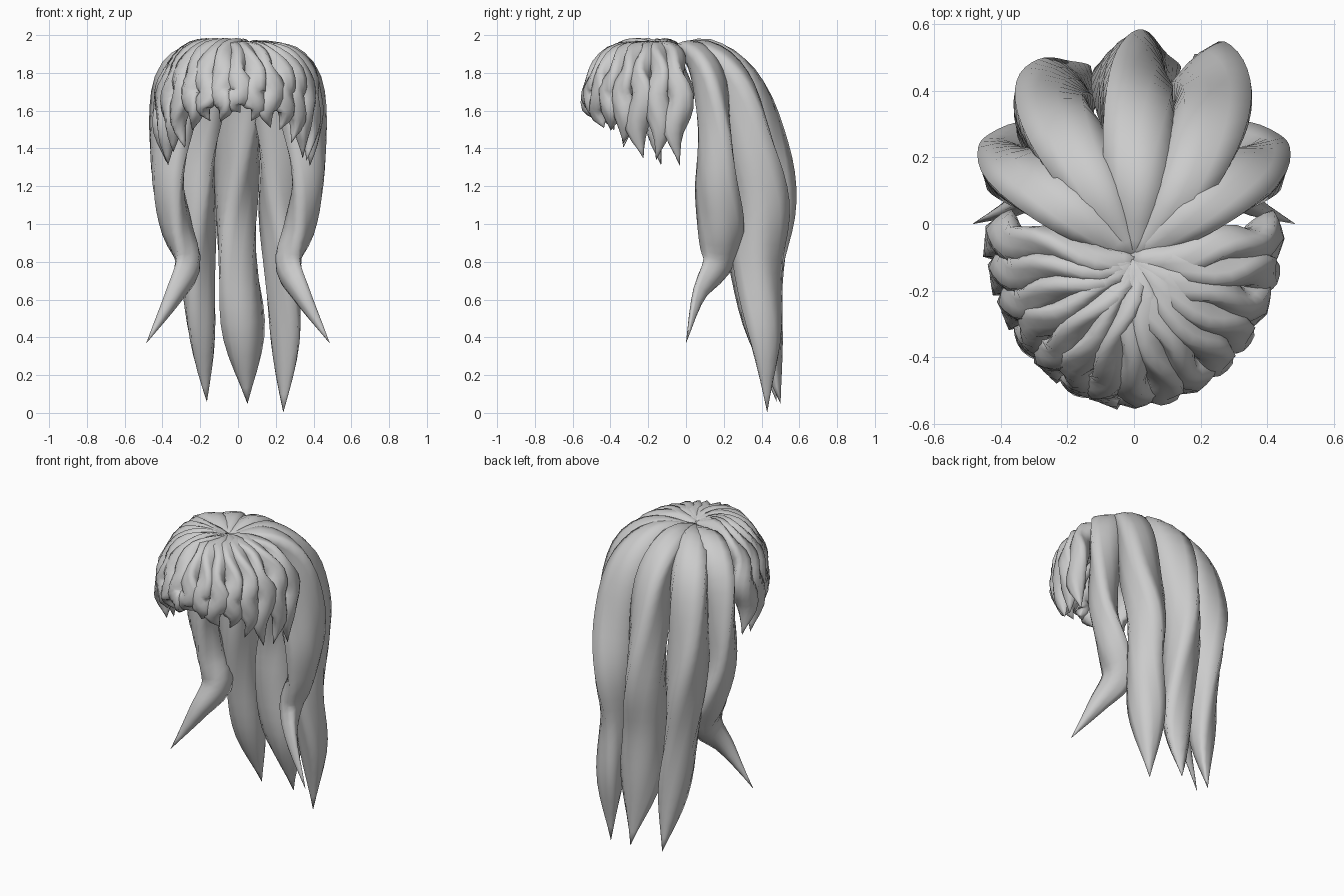
import bpy, bmesh, math, random
from mathutils import Vector, Matrix

if "Cube" in bpy.data.objects:
    bpy.data.objects.remove(bpy.data.objects["Cube"])

random.seed(4)
HEAD = Vector((0, -0.02, 0))


def spline(vals, t):
    # Catmull-Rom interpolation through points, t in 0..1
    n = len(vals) - 1
    i = min(int(t * n), n - 1)
    u = t * n - i
    p1, p2 = vals[i], vals[i + 1]
    p0 = vals[i - 1] if i > 0 else p1 * 2 - p2
    p3 = vals[i + 2] if i + 2 <= n else p2 * 2 - p1
    return 0.5 * (p1 * 2 + (p2 - p0) * u + (p0 * 2 - p1 * 5 + p2 * 4 - p3) * u * u
                  + (p1 * 3 - p0 - p2 * 3 + p3) * u ** 3)


def lock(name, pts, widths, thick, twist0, twist1, rings=24, sides=12):
    """Twisted, soft-cornered diamond section swept along a path, tapering to a point."""
    pts = [Vector(p) for p in pts]
    a = math.atan2(pts[3].y - HEAD.y, pts[3].x)
    out = Vector((math.cos(a), math.sin(a), 0))
    across = Vector((-out.y, out.x, 0))
    bm = bmesh.new()
    loops = []
    for r in range(rings + 1):
        t = r / rings
        c = spline(pts, t)
        tan = (spline(pts, min(1, t + .01)) - spline(pts, max(0, t - .01))).normalized()
        w = (across - tan * across.dot(tan)).normalized()
        d = tan.cross(w)
        rot = Matrix.Rotation(math.radians(twist0 + (twist1 - twist0) * t), 3, tan)
        w, d = rot @ w, rot @ d
        half = max(spline(widths, t), 0.0008)
        ring = []
        for k in range(sides):
            th = 2 * math.pi * k / sides
            rad = half * (0.93 + 0.1 * math.cos(4 * th))
            ring.append(bm.verts.new(c + w * rad * math.cos(th) + d * rad * thick * math.sin(th)))
        loops.append(ring)
    for A, B in zip(loops, loops[1:]):
        for k in range(sides):
            j = (k + 1) % sides
            bm.faces.new((A[k], A[j], B[j], B[k]))
    bm.faces.new(loops[0])
    bm.faces.new(loops[-1])
    bmesh.ops.recalc_face_normals(bm, faces=bm.faces)
    me = bpy.data.meshes.new(name)
    bm.to_mesh(me)
    bm.free()
    for p in me.polygons:
        p.use_smooth = True
    ob = bpy.data.objects.new(name, me)
    bpy.context.collection.objects.link(ob)
    return ob


# fringe: short curled locks fanning from the crown over front and sides
N = 15
for i in range(N):
    deg = -3 - i * 174 / (N - 1)
    a = math.radians(deg)
    front = -math.sin(a)
    end = Vector((0.392 * math.cos(a), -0.02 + 0.475 * math.sin(a)))
    root = Vector((0.0, -0.11))
    side = Vector((-math.sin(a), math.cos(a))) * random.choice((-1, 1)) * 0.02
    tip = 1.32 + 0.25 * front ** 2 + random.uniform(-.03, .03)
    path = []
    for f, z, sw in ((-0.02, 1.92, 0), (0.32, 1.925, .7), (0.66, 1.885, -.5), (0.9, 1.79, .8),
                     (1.0, 1.70 - .04 * (1 - front), -.8),
                     (1.01, tip + (1.70 - tip) * .48, 1), (0.97, tip, -.7)):
        xy = root.lerp(end, f) + side * sw
        path.append((xy.x, xy.y, z))
    lock(f"fringe_lock_{i + 1:02d}", path, [.03, .062, .072, .075, .075, .062, 0.0],
         0.75, 20, 300 if deg < -90 else -260, rings=20)

# long side locks, mirrored, flaring out at the tips
for s, side_name in ((1, "right"), (-1, "left")):
    path = [(0, -.09, 1.91), (.17, .04, 1.905), (.30, .12, 1.77), (.355, .15, 1.5),
            (.37, .16, 1.22), (.325, .185, .98), (.265, .17, .80), (.335, .07, .63),
            (.485, 0, .37)]
    lock(f"{side_name}_side_lock", [(s * x, y, z) for x, y, z in path],
         [.03, .10, .13, .13, .125, .12, .10, .055, 0], 0.68, 0, -250 * s, rings=30)

# long back locks
lock("back_middle_lock",
     [(.0, -.1, 1.91), (.02, .12, 1.90), (.02, .29, 1.73), (0, .385, 1.4), (-.01, .43, 1.1),
      (-.0, .415, .78), (.03, .43, .42), (.05, .5, .05)],
     [.03, .11, .15, .16, .155, .135, .115, 0], 0.74, -10, 190, rings=30)
lock("back_left_lock",
     [(0, -.1, 1.91), (-.10, .10, 1.90), (-.19, .24, 1.73), (-.24, .31, 1.4), (-.235, .34, 1.1),
      (-.22, .36, .78), (-.19, .40, .42), (-.165, .48, .06)],
     [.03, .10, .15, .16, .16, .13, .095, 0], 0.76, 0, 190, rings=30)
lock("back_right_lock",
     [(0, -.1, 1.91), (.13, .10, 1.90), (.20, .25, 1.73), (.235, .34, 1.4), (.23, .39, 1.1),
      (.235, .38, .78), (.25, .42, .40), (.24, .43, .005)],
     [.03, .10, .15, .16, .16, .13, .105, 0], 0.76, 0, -190, rings=30)
